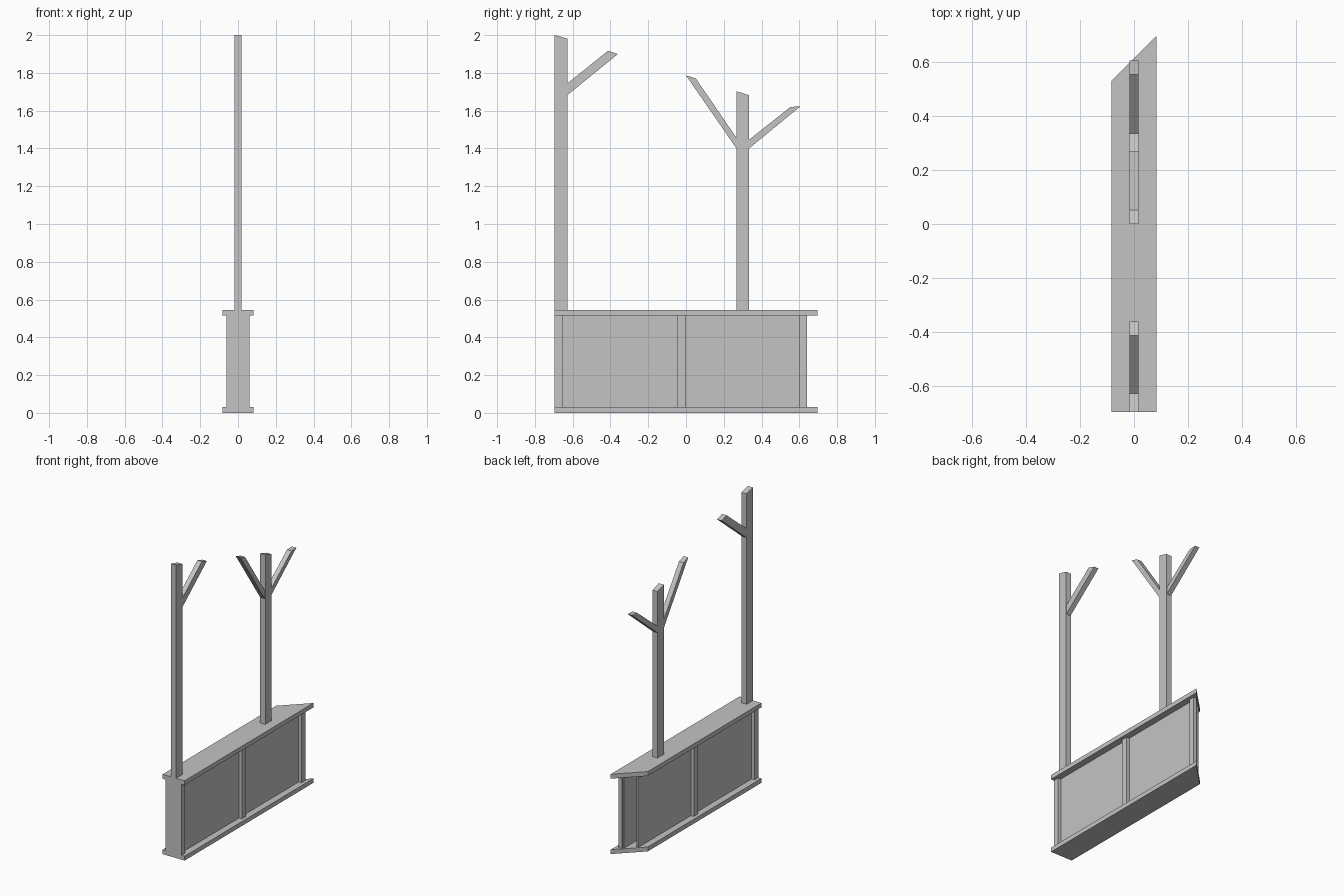
import bpy

cube = bpy.data.objects.get("Cube")
if cube:
    bpy.data.objects.remove(cube)

grey = bpy.data.materials.new("plain_grey")
grey.use_nodes = True
colour = (0.55, 0.55, 0.55, 1)
grey.diffuse_color = colour
grey.node_tree.nodes["Principled BSDF"].inputs["Base Color"].default_value = colour


def prism(name, outline, axis, low, high):
    """Extrude a counter-clockwise outline along x (points y, z) or z (points x, y)."""
    def place(p, h):
        return (h, *p) if axis == "x" else (*p, h)
    n = len(outline)
    verts = [place(p, h) for h in (low, high) for p in outline]
    faces = [list(range(n))[::-1], list(range(n, 2 * n))]
    faces += [(i, (i + 1) % n, n + (i + 1) % n, n + i) for i in range(n)]
    mesh = bpy.data.meshes.new(name)
    mesh.from_pydata(verts, [], faces)
    mesh.materials.append(grey)
    obj = bpy.data.objects.new(name, mesh)
    bpy.context.collection.objects.link(obj)
    return obj


def box(name, x0, x1, y0, y1, z0, z1):
    return prism(name, [(x0, y0), (x1, y0), (x1, y1), (x0, y1)], "z", z0, z1)


FRONT, BACK = -0.695, 0.695
HALF = 0.083
SLAB = 0.03
TOP = 0.545

# Slabs with a mitred back end
plan = [(-HALF, FRONT), (HALF, FRONT), (HALF, BACK), (-HALF, 0.53)]
prism("bottom_slab", plan, "z", 0, SLAB)
prism("top_slab", plan, "z", TOP - SLAB, TOP)

# Wall: solid front end, thin recessed side panels, raised battens, open back
z0, z1 = SLAB, TOP - SLAB
box("front_end_block", -0.06, 0.06, FRONT, -0.655, z0, z1)
for side, sign, end in (("left", 1, 0.63), ("right", -1, 0.572)):
    inner, outer = sorted((sign * 0.027, sign * 0.038))
    box(side + "_panel", inner, outer, -0.655, end, z0, z1)
    a, b = sorted((sign * 0.036, sign * 0.06))
    box(side + "_middle_batten", a, b, -0.045, 0, z0, z1)
box("left_back_batten", 0.036, 0.06, 0.6, 0.64, z0, z1)

# Posts with sloping tops
for name, y0, y1, high, low in (("front_post", FRONT, -0.627, 2.0, 1.982),
                                ("back_post", 0.267, 0.334, 1.703, 1.682)):
    prism(name, [(y0, TOP), (y1, TOP), (y1, low), (y0, high)], "x", -0.019, 0.019)

# Slanting branches
branches = {
    "front_post_branch": [(-0.627, 1.683), (-0.36, 1.9), (-0.413, 1.917), (-0.627, 1.745)],
    "back_post_front_branch": [(0.267, 1.4), (0.267, 1.457), (0.052, 1.77), (0, 1.787)],
    "back_post_back_branch": [(0.334, 1.4), (0.605, 1.622), (0.553, 1.62), (0.334, 1.446)],
}
for name, outline in branches.items():
    prism(name, outline, "x", -0.017, 0.017)
